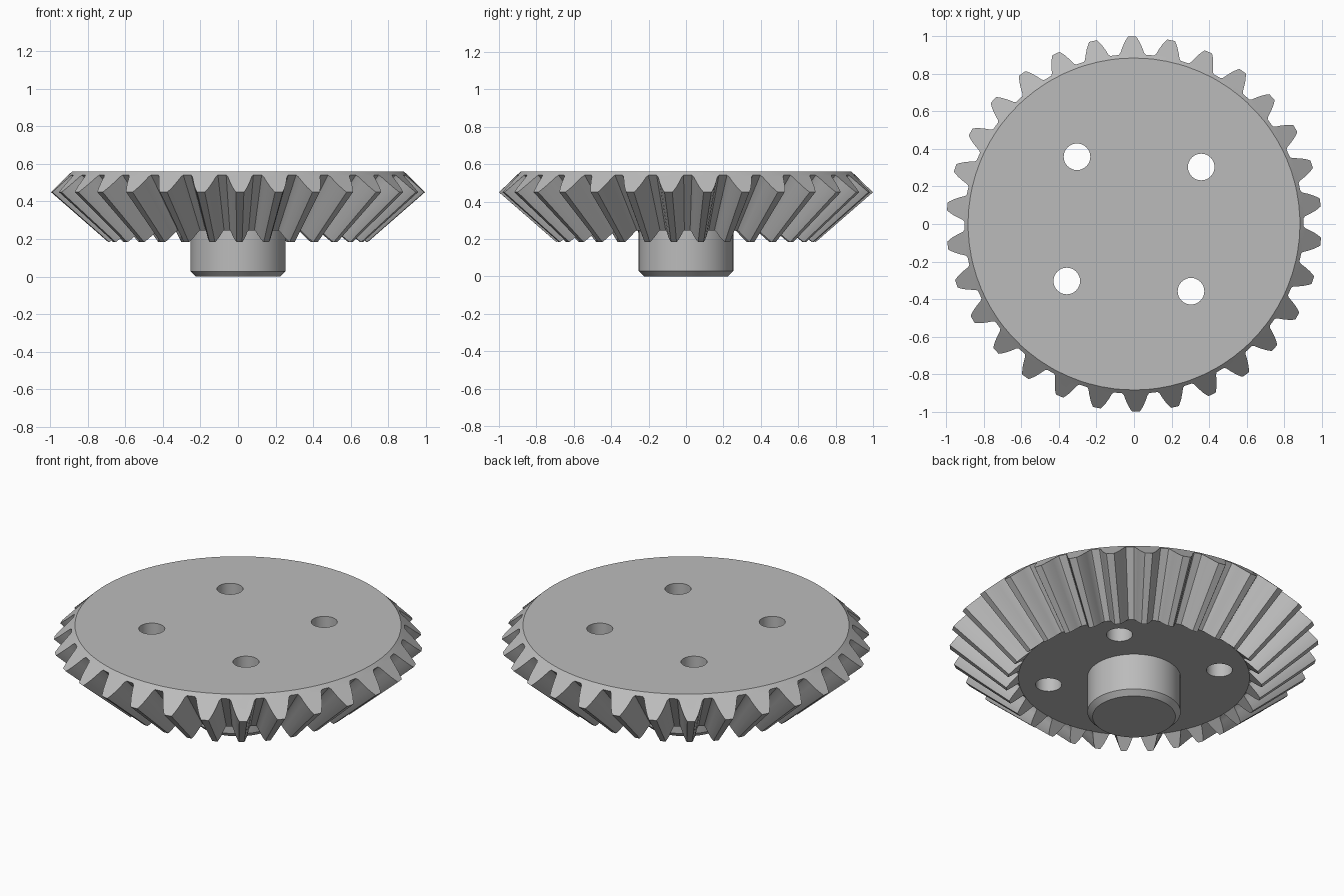
import bpy, bmesh, math
from mathutils import Vector, Matrix

cube = bpy.data.objects.get("Cube")
if cube:
    bpy.data.objects.remove(cube, do_unlink=True)

TEETH = 30
TURN = math.radians(0.6)
APEX = Vector((0, 0, -0.42))      # point that all teeth taper towards
TAPER = 0.693                     # inner tooth size / outer tooth size
RIM, TOP, ROOT = 0.885, 0.56, 0.905
# half tooth: radius and half angle in degrees, root to tip
FLANK = [(ROOT, 4.6), (0.914, 4.0), (0.94, 3.3), (0.97, 2.4), (0.99, 1.65), (1.0, 1.2)]

steel = bpy.data.materials.new("steel grey")
steel.use_nodes = True
grey = (0.5, 0.5, 0.5, 1)
steel.diffuse_color = grey
steel.node_tree.nodes["Principled BSDF"].inputs["Base Color"].default_value = grey


def finish(bm, name):
    bmesh.ops.recalc_face_normals(bm, faces=bm.faces)
    mesh = bpy.data.meshes.new(name)
    bm.to_mesh(mesh)
    bm.free()
    mesh.materials.append(steel)
    ob = bpy.data.objects.new(name, mesh)
    bpy.context.collection.objects.link(ob)
    return ob


def smooth(ob, angle):
    bpy.ops.object.select_all(action='DESELECT')
    ob.select_set(True)
    bpy.context.view_layer.objects.active = ob
    bpy.ops.object.shade_smooth_by_angle(angle=math.radians(angle))


def back_cone(r, a):
    return Vector((r * math.cos(a), r * math.sin(a), TOP - (r - RIM) * 0.957))


# toothed wheel: each tooth outline on the back cone is tapered to the apex
bm = bmesh.new()
outer, inner, rim, floor = [], [], [], []
for t in range(TEETH):
    mid = math.pi / 2 + TURN + t * math.tau / TEETH
    outline = [(r, mid - math.radians(d)) for r, d in FLANK]
    outline += [(r, mid + math.radians(d)) for r, d in reversed(FLANK)]
    pts = [back_cone(r, a) for r, a in outline]
    o = [bm.verts.new(p) for p in pts]
    i = [bm.verts.new(APEX + (p - APEX) * TAPER) for p in pts]
    base = back_cone(ROOT, mid)
    mo, mi = bm.verts.new(base), bm.verts.new(APEX + (base - APEX) * TAPER)
    edge = [bm.verts.new(back_cone(RIM, a)) for a in (outline[0][1], mid, outline[-1][1])]
    # tooth ends and the rim strip behind the tooth
    bm.faces.new(o + [mo])
    bm.faces.new(i + [mi])
    bm.faces.new((o[0], mo, edge[1], edge[0]))
    bm.faces.new((mo, o[-1], edge[2], edge[1]))
    outer += o
    inner += i
    rim += edge
    floor += [i[0], mi, i[-1]]
n, step = len(outer), 2 * len(FLANK)
for k in range(n):
    j = (k + 1) % n
    bm.faces.new((outer[k], outer[j], inner[j], inner[k]))
for t in range(TEETH):
    u = (t + 1) % TEETH
    bm.faces.new((outer[t * step + step - 1], outer[u * step], rim[3 * u], rim[3 * t + 2]))
bm.faces.new(rim)
bm.faces.new(floor)
wheel = finish(bm, "toothed_wheel")

# four through holes
bm = bmesh.new()
for k in range(4):
    a = math.radians(40.3 + 90 * k)
    spot = Matrix.Translation((0.47 * math.cos(a), 0.47 * math.sin(a), 0.4))
    bmesh.ops.create_cone(bm, cap_ends=True, segments=32, radius1=0.071,
                          radius2=0.071, depth=1, matrix=spot)
cutter = finish(bm, "hole_cutter")
cutter.hide_render = True
cut = wheel.modifiers.new("holes", 'BOOLEAN')
cut.object = cutter
cut.operation = 'DIFFERENCE'
cut.solver = 'EXACT'
bpy.context.view_layer.objects.active = wheel
bpy.ops.object.modifier_apply(modifier="holes")
bpy.data.objects.remove(cutter, do_unlink=True)
smooth(wheel, 20)

# hub with a chamfered lower edge
bm = bmesh.new()
bmesh.ops.create_cone(bm, cap_ends=True, segments=64, radius1=0.253, radius2=0.253,
                      depth=0.26, matrix=Matrix.Translation((0, 0, 0.13)))
low = [e for e in bm.edges if all(v.co.z < 0.01 for v in e.verts)]
bmesh.ops.bevel(bm, geom=low, offset=0.028, segments=1, affect='EDGES')
hub = finish(bm, "hub")
smooth(hub, 30)
